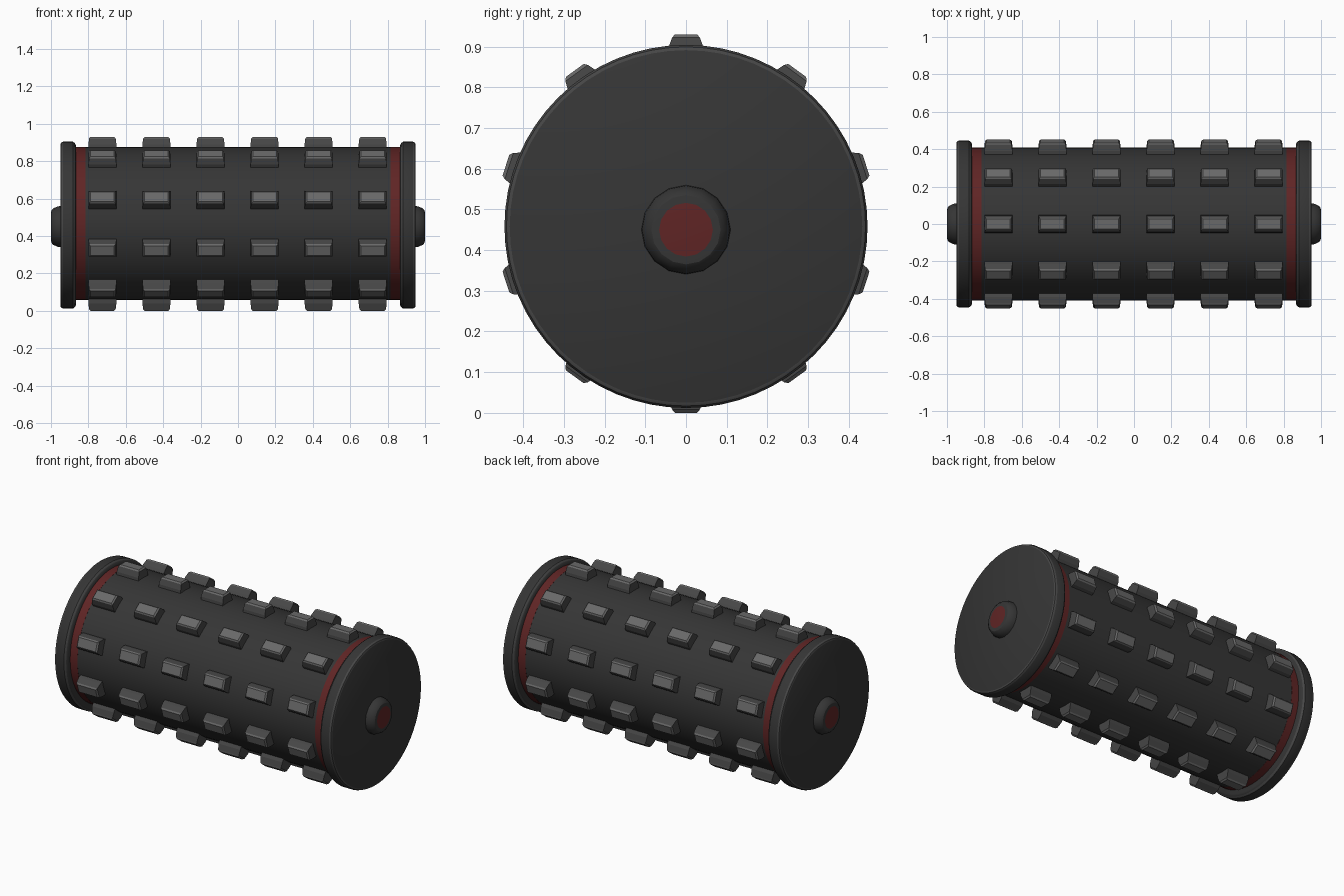
import bpy, bmesh, math
from mathutils import Matrix, Vector

if "Cube" in bpy.data.objects:
    bpy.data.objects.remove(bpy.data.objects["Cube"])


def material(name, rgb):
    m = bpy.data.materials.new(name)
    m.diffuse_color = (*rgb, 1)
    m.use_nodes = True
    m.node_tree.nodes["Principled BSDF"].inputs["Base Color"].default_value = m.diffuse_color
    return m


DARK = material("charcoal", (0.036, 0.036, 0.036))
MID = material("mid grey", (0.062, 0.062, 0.062))
LIGHT = material("light grey", (0.14, 0.14, 0.14))
RED = material("dark red", (0.115, 0.018, 0.018))


def finish(name, bm, mats, angle=30):
    bmesh.ops.recalc_face_normals(bm, faces=bm.faces)
    me = bpy.data.meshes.new(name)
    bm.to_mesh(me)
    bm.free()
    for m in mats:
        me.materials.append(m)
    me.polygons.foreach_set("use_smooth", [True] * len(me.polygons))
    me.set_sharp_from_angle(angle=math.radians(angle))
    ob = bpy.data.objects.new(name, me)
    bpy.context.collection.objects.link(ob)
    return ob


def lathe(name, profile, zc, sides, mats, bands=None, side=1):
    """Revolve (x, radius) points about the x axis; bands give material per strip, caps last."""
    bm = bmesh.new()
    rings = []
    for x, r in profile:
        rings.append([bm.verts.new((side * x,
                                    r * math.cos(2 * math.pi * i / sides),
                                    zc + r * math.sin(2 * math.pi * i / sides)))
                      for i in range(sides)])
    for k in range(len(rings) - 1):
        a, b = rings[k], rings[k + 1]
        for i in range(sides):
            j = (i + 1) % sides
            f = bm.faces.new((a[i], a[j], b[j], b[i]))
            f.material_index = bands[k] if bands else 0
    bm.faces.new(rings[0])
    end = bm.faces.new(rings[-1])
    end.material_index = bands[-1] if bands else 0
    return finish(name, bm, mats)


# Main drum
lathe("drum", [(-0.82, 0.408), (0.82, 0.408)], 0.467, 64, [DARK])

for side, label in ((-1, "left"), (1, "right")):
    # Red ring beside the drum
    lathe(label + "_red_ring", [(0.815, 0.409), (0.872, 0.409)], 0.467, 64, [RED], side=side)
    # End flange with bevelled rim
    lathe(label + "_flange",
          [(0.865, 0.425), (0.872, 0.438), (0.882, 0.446), (0.936, 0.446),
           (0.946, 0.441), (0.95, 0.433)],
          0.458, 64, [DARK, MID], [0, 1, 0, 1, 1, 0], side=side)
    # Axle hub with red cap face
    lathe(label + "_hub",
          [(0.945, 0.11), (0.965, 0.108), (0.99, 0.096), (0.998, 0.085), (1.0, 0.066)],
          0.45, 16, [DARK, RED], [0, 0, 0, 0, 1], side=side)

# Tread lugs: 6 columns of 10 tapered blocks
bm = bmesh.new()
# Levels: radius, half length along x, half width around the drum
LEVELS = [(0.385, 0.075, 0.049), (0.425, 0.075, 0.046),
          (0.457, 0.071, 0.034), (0.465, 0.063, 0.027)]
for col in range(6):
    xc = -0.725 + col * 0.289
    for n in range(10):
        rot = Matrix.Rotation(n * math.tau / 10, 4, 'X')
        rings = []
        for r, hx, hy in LEVELS:
            ring = []
            for sx, sy in ((-1, -1), (1, -1), (1, 1), (-1, 1)):
                p = rot @ Vector((xc + sx * hx, sy * hy, r))
                ring.append(bm.verts.new(p + Vector((0, 0, 0.465))))
            rings.append(ring)
        for k in range(3):
            for i in range(4):
                j = (i + 1) % 4
                f = bm.faces.new((rings[k][i], rings[k][j], rings[k + 1][j], rings[k + 1][i]))
                f.material_index = 1 if k == 2 else 0
        bm.faces.new(rings[0])
        bm.faces.new(rings[-1]).material_index = 1
finish("tread_lugs", bm, [MID, LIGHT], 15)
